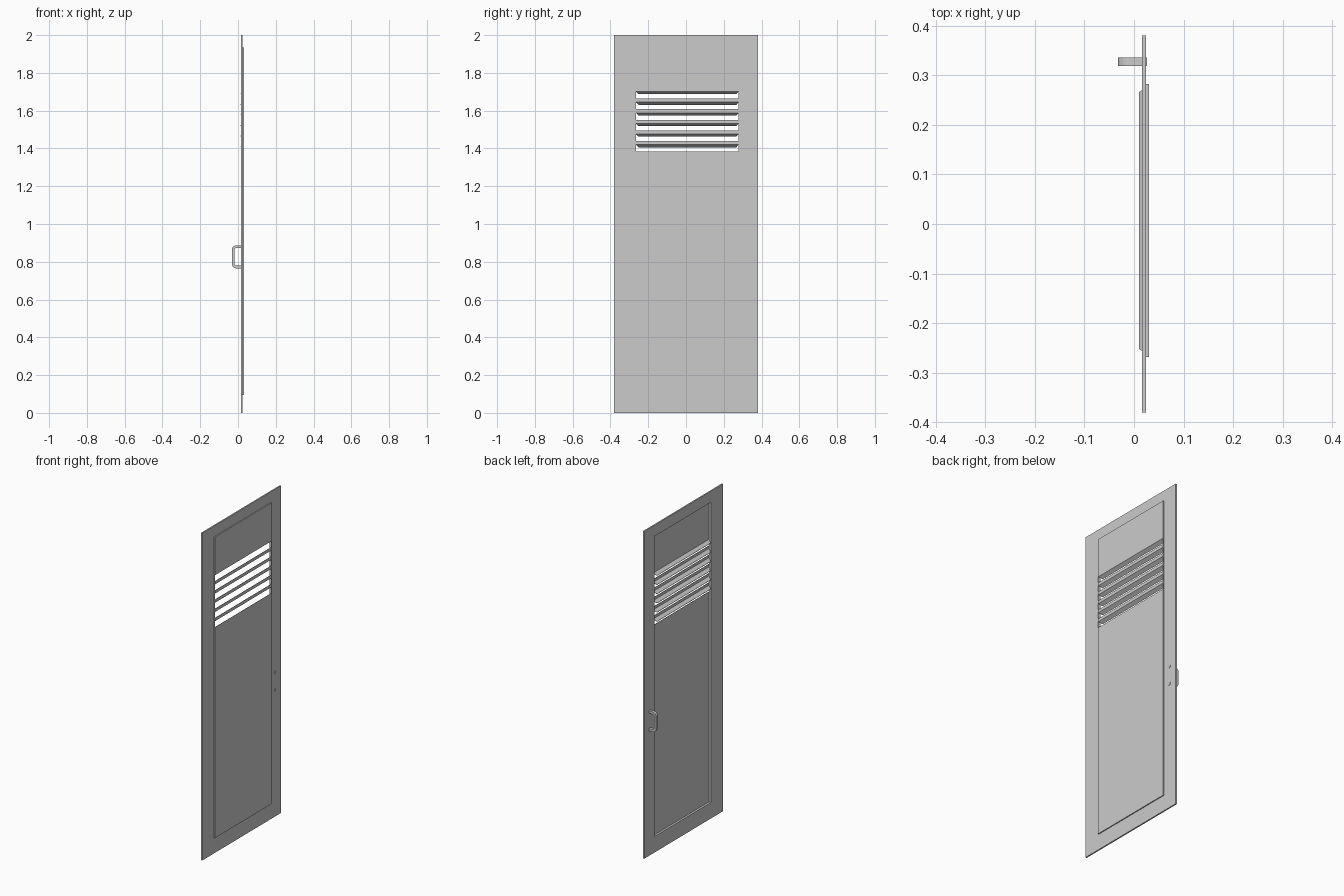
import bpy, bmesh, math

if "Cube" in bpy.data.objects:
    bpy.data.objects.remove(bpy.data.objects["Cube"])


def make(name, bm):
    bmesh.ops.recalc_face_normals(bm, faces=bm.faces)
    me = bpy.data.meshes.new(name)
    bm.to_mesh(me)
    bm.free()
    ob = bpy.data.objects.new(name, me)
    bpy.context.collection.objects.link(ob)
    return ob


def rect(y0, y1, z0, z1):
    return [(y0, z0), (y1, z0), (y1, z1), (y0, z1)]


def ring(name, x0, x1, outer, inner):
    """Rectangular frame with an opening, thickness along x."""
    bm = bmesh.new()
    loops = [[bm.verts.new((x, y, z)) for y, z in r]
             for x, r in ((x0, outer), (x1, outer), (x1, inner), (x0, inner))]
    for a, b in zip(loops, loops[1:] + loops[:1]):
        for i in range(4):
            j = (i + 1) % 4
            bm.faces.new((a[i], a[j], b[j], b[i]))
    return make(name, bm)


def prism(name, section, ya0, ya1, yb=None):
    """Extrude an (x, z) section along y; yb gives per-point end trims."""
    bm = bmesh.new()
    trim = yb or [0] * len(section)
    a = [bm.verts.new((x, ya0 + t, z)) for (x, z), t in zip(section, trim)]
    b = [bm.verts.new((x, ya1 - t, z)) for (x, z), t in zip(section, trim)]
    n = len(section)
    for i in range(n):
        j = (i + 1) % n
        bm.faces.new((a[i], a[j], b[j], b[i]))
    bm.faces.new(a)
    bm.faces.new(b[::-1])
    return make(name, bm)


def box_xz(x0, x1, z0, z1):
    return [(x0, z0), (x1, z0), (x1, z1), (x0, z1)]


# outer door frame
Y0, Y1, Z0, Z1, T = -0.268, 0.282, 0.095, 1.935, 0.003
ring("door_frame", 0.016, 0.0245, rect(-0.38, 0.38, 0, 2), rect(Y0, Y1, Z0, Z1))

# embossed panel: side walls, then sheet strips between the vent slots
ring("panel_wall", 0.016, 0.0305, rect(Y0, Y1, Z0, Z1),
     rect(Y0 + T, Y1 - T, Z0 + T, Z1 - T))
PITCH, SLOT, TOP, N = 0.0562, 0.039, 1.703, 6
slots = [(TOP - i * PITCH - SLOT, TOP - i * PITCH) for i in range(N)]
edges = [Z1 - T] + [z for lo, hi in slots for z in (hi, lo)] + [Z0 + T]
for i in range(0, len(edges), 2):
    prism(f"panel_sheet_{i // 2}", box_xz(0.0285, 0.0305, edges[i + 1], edges[i]),
          Y0 + T, Y1 - T)

# louvre flaps bent inward and down from the top of each slot
for i, (lo, hi) in enumerate(slots):
    prism(f"louvre_{i}",
          [(0.0305, hi), (0.0305, hi - 0.002), (0.010, hi - 0.016), (0.010, hi - 0.014)],
          Y0 + T, Y1 - T, [0, 0, 0.013, 0.013])

# pull handle: flat bar bent into a rounded U, legs passing through the frame
def bend(xl, z0, z1, r, n=5):
    pts = []
    for zc, start in ((z1 - r, 90), (z0 + r, 180)):
        for k in range(n + 1):
            a = math.radians(start + 90 * k / n)
            pts.append((xl + r + r * math.cos(a), zc + r * math.sin(a)))
    return pts

xe, za, zb, w = 0.0265, 0.765, 0.887, 0.014
outer = [(xe, zb)] + bend(-0.0325, za, zb, 0.024) + [(xe, za)]
inner = [(xe, zb - w)] + bend(-0.0325 + w, za + w, zb - w, 0.010) + [(xe, za + w)]
bm = bmesh.new()
rings = [[bm.verts.new((x, y, z)) for (x, z), y in
          ((o, 0.319), (o, 0.336), (i, 0.336), (i, 0.319))]
         for o, i in zip(outer, inner)]
for a, b in zip(rings, rings[1:]):
    for k in range(4):
        m = (k + 1) % 4
        bm.faces.new((a[k], a[m], b[m], b[k]))
bm.faces.new(rings[0])
bm.faces.new(rings[-1][::-1])
make("pull_handle", bm)
